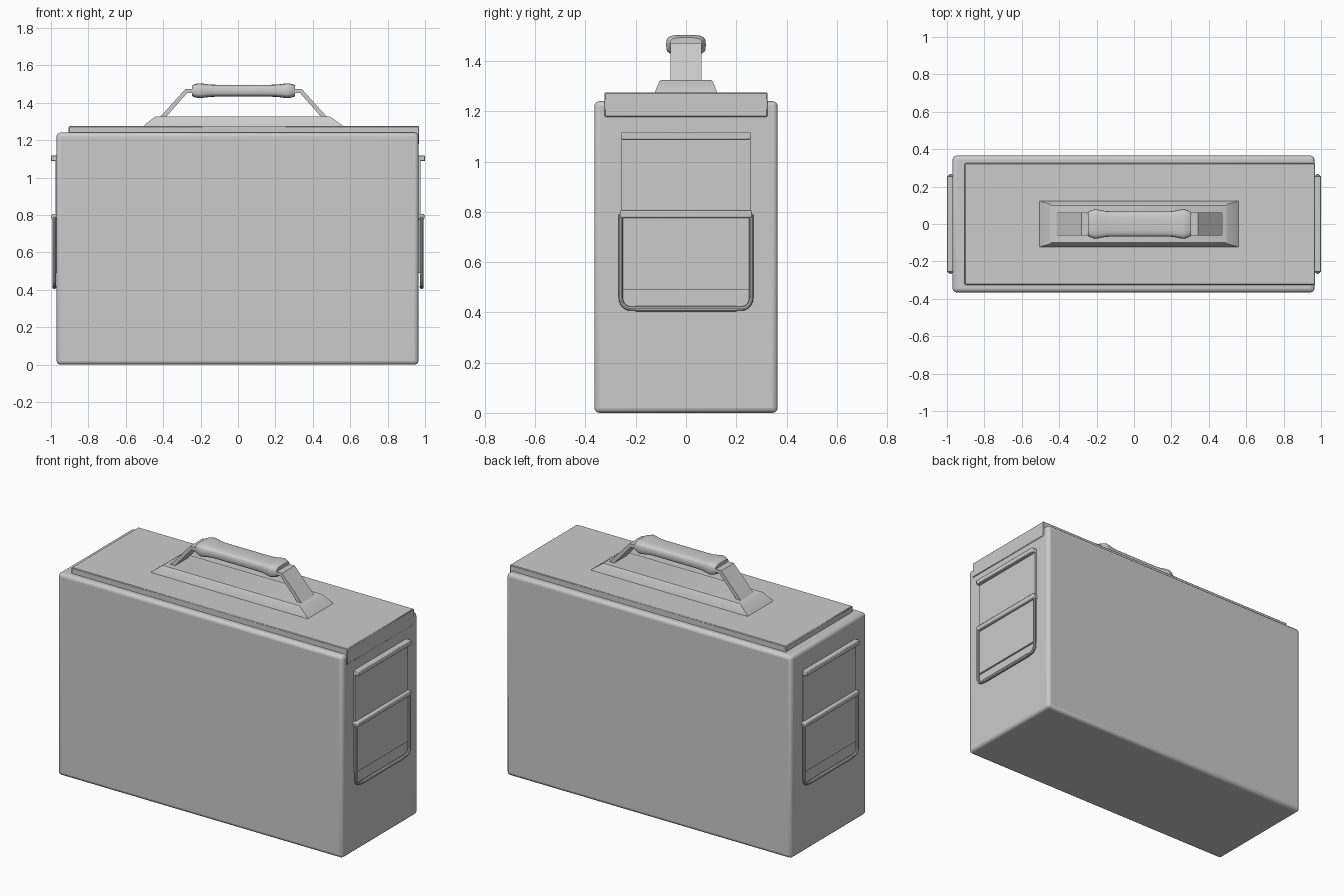
import bpy, bmesh, math
from mathutils import Vector

cube = bpy.data.objects.get("Cube")
if cube:
    bpy.data.objects.remove(cube, do_unlink=True)

GREY = (0.6, 0.6, 0.6, 1)
mat = bpy.data.materials.new("grey metal")
mat.use_nodes = True
mat.diffuse_color = GREY
bsdf = next(n for n in mat.node_tree.nodes if n.type == 'BSDF_PRINCIPLED')
bsdf.inputs["Base Color"].default_value = GREY


def add(name, bm, bevel=0.0, segments=2, smooth=True):
    bmesh.ops.recalc_face_normals(bm, faces=bm.faces[:])
    mesh = bpy.data.meshes.new(name)
    bm.to_mesh(mesh)
    bm.free()
    mesh.materials.append(mat)
    ob = bpy.data.objects.new(name, mesh)
    bpy.context.collection.objects.link(ob)
    if bevel:
        mod = ob.modifiers.new("bevel", 'BEVEL')
        mod.width = bevel
        mod.segments = segments
    if smooth:
        bpy.ops.object.select_all(action='DESELECT')
        ob.select_set(True)
        bpy.context.view_layer.objects.active = ob
        bpy.ops.object.shade_smooth_by_angle(angle=math.radians(35))
    return ob


def box(name, lo, hi, bevel=0.0, segments=2):
    lo, hi = Vector(lo), Vector(hi)
    bm = bmesh.new()
    bmesh.ops.create_cube(bm, size=1)
    for v in bm.verts:
        v.co = (lo + hi) / 2 + v.co * (hi - lo)
    return add(name, bm, bevel, segments)


def prism(name, profile, half_y, bevel=0.0):
    """Extrude an x-z outline across the width."""
    bm = bmesh.new()
    face = bm.faces.new([bm.verts.new((x, -half_y, z)) for x, z in profile])
    ext = bmesh.ops.extrude_face_region(bm, geom=[face])
    for v in ext["geom"]:
        if isinstance(v, bmesh.types.BMVert):
            v.co.y = half_y
    return add(name, bm, bevel, 1)


def loft(name, rings):
    """Skin a list of closed point rings and cap both ends."""
    bm = bmesh.new()
    loops = [[bm.verts.new(p) for p in ring] for ring in rings]
    n = len(loops[0])
    for a, b in zip(loops, loops[1:]):
        for i in range(n):
            j = (i + 1) % n
            bm.faces.new((a[i], a[j], b[j], b[i]))
    bm.faces.new(loops[0])
    bm.faces.new(loops[-1])
    return add(name, bm)


def tube(name, path, radius, sides=10):
    """Round wire along a path lying in a y-z plane."""
    path = [Vector(p) for p in path]
    rings = []
    for i, p in enumerate(path):
        t = (path[min(i + 1, len(path) - 1)] - path[max(i - 1, 0)]).normalized()
        u = Vector((1, 0, 0))
        w = t.cross(u)
        angles = [2 * math.pi * k / sides for k in range(sides)]
        rings.append([p + radius * (math.cos(a) * u + math.sin(a) * w) for a in angles])
    return loft(name, rings)


# Case body
box("case_body", (-0.97, -0.365, 0), (0.965, 0.365, 1.24), 0.02, 3)

# Lid with a flange folded down over one end
prism("lid", [(-0.905, 1.2), (-0.905, 1.275), (0.969, 1.275),
              (0.969, 1.178), (0.94, 1.178), (0.94, 1.2)], 0.325, 0.004)


# Raised sloped base under the handle
def rect(x0, x1, hy, z):
    return [(x0, -hy, z), (x1, -hy, z), (x1, hy, z), (x0, hy, z)]


loft("handle_base", [rect(-0.51, 0.565, 0.126, 1.27),
                     rect(-0.495, 0.55, 0.12, 1.285),
                     rect(-0.45, 0.5, 0.106, 1.32),
                     rect(-0.44, 0.49, 0.099, 1.325)])

# Bent handle strap
mid = 0.03
outer = [(-0.45, 1.32), (-0.312, 1.472), (0.312, 1.472), (0.45, 1.32)]
inner = [(0.418, 1.32), (0.302, 1.452), (-0.302, 1.452), (-0.418, 1.32)]
prism("handle_strap", [(x + mid, z) for x, z in outer + inner], 0.062)

# Flared rounded grip
half = [(-0.275, 0.064, 0.029), (-0.265, 0.07, 0.034), (-0.24, 0.079, 0.04),
        (-0.225, 0.078, 0.039), (-0.18, 0.069, 0.033), (-0.15, 0.067, 0.032)]
stations = half + [(-x, hy, hz) for x, hy, hz in reversed(half)]


def squircle(c, size):
    return size * math.copysign(abs(c) ** 0.55, c)


rings = []
for x, hy, hz in stations:
    turn = [2 * math.pi * k / 24 for k in range(24)]
    rings.append([(mid + x, squircle(math.cos(a), hy), 1.464 + squircle(math.sin(a), hz))
                  for a in turn])
loft("handle_grip", rings)

# Matching hardware on both ends
for side, s in (("left", 1), ("right", -1)):
    def end_box(name, x0, x1, hy, z0, z1, bevel=0.0):
        a, b = sorted((s * x0, s * x1))
        box(f"{side}_{name}", (a, -hy, z0), (b, hy, z1), bevel)

    end_box("end_plate", 0.95, 0.976, 0.257, 0.49, 1.115)
    end_box("upper_lip", 0.96, 1.0, 0.257, 1.088, 1.117, 0.004)
    end_box("hinge_bar", 0.96, 0.996, 0.263, 0.775, 0.806, 0.007)

    # U-shaped wire handle
    x, hy, z0, r = s * 0.982, 0.259, 0.415, 0.04
    path = [(x, -hy, 0.79)]
    for cy, start in ((-hy + r, math.pi), (hy - r, 1.5 * math.pi)):
        for k in range(7):
            a = start + k * math.pi / 12
            path.append((x, cy + r * math.cos(a), z0 + r + r * math.sin(a)))
    path.append((x, hy, 0.79))
    tube(f"{side}_wire_handle", path, 0.009)
    tube(f"{side}_wire_sleeve", [(x, -0.2, z0), (x, 0.2, z0)], 0.0115)
